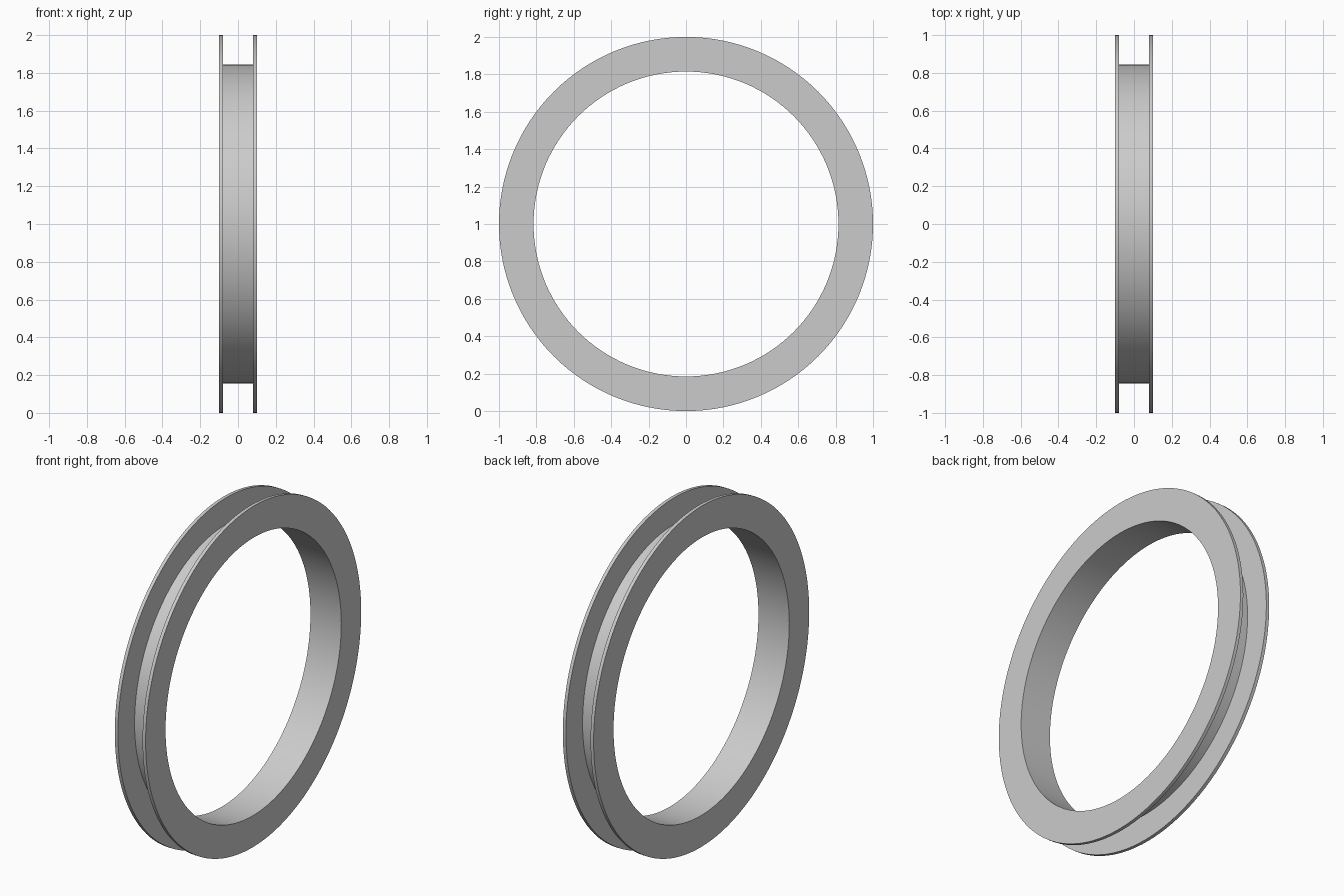
import bpy, bmesh, math
from mathutils import Matrix, Vector

cube = bpy.data.objects.get("Cube")
if cube:
    bpy.data.objects.remove(cube, do_unlink=True)

SEGMENTS = 128
OUTER, GROOVE, INNER = 1.0, 0.845, 0.815   # radii
HALF_WIDTH, GROOVE_HALF = 0.1, 0.08        # along the axle

# Light grey material
grey = bpy.data.materials.new("light_grey")
grey.use_nodes = True
colour = (0.6, 0.6, 0.6, 1)
grey.diffuse_color = colour
grey.node_tree.nodes["Principled BSDF"].inputs["Base Color"].default_value = colour

# Closed cross-section: a thin band with a flange on each side
half = [(HALF_WIDTH, INNER), (HALF_WIDTH, OUTER), (GROOVE_HALF, OUTER), (GROOVE_HALF, GROOVE)]
profile = half + [(-x, r) for x, r in reversed(half)]

# Revolve the section around the x axis
bm = bmesh.new()
rings = []
for i in range(SEGMENTS):
    turn = Matrix.Rotation(math.tau * i / SEGMENTS, 3, 'X')
    rings.append([bm.verts.new(turn @ Vector((x, 0, r))) for x, r in profile])
for i, ring in enumerate(rings):
    following = rings[(i + 1) % SEGMENTS]
    for j in range(len(profile)):
        k = (j + 1) % len(profile)
        bm.faces.new((ring[j], ring[k], following[k], following[j]))
bmesh.ops.recalc_face_normals(bm, faces=bm.faces)

mesh = bpy.data.meshes.new("grooved_ring")
bm.to_mesh(mesh)
bm.free()
mesh.materials.append(grey)
ring_object = bpy.data.objects.new("grooved_ring", mesh)
ring_object.location.z = OUTER
bpy.context.collection.objects.link(ring_object)

# Smooth round surfaces, sharp rims
bpy.context.view_layer.objects.active = ring_object
ring_object.select_set(True)
bpy.ops.object.shade_smooth_by_angle(angle=math.radians(30))
